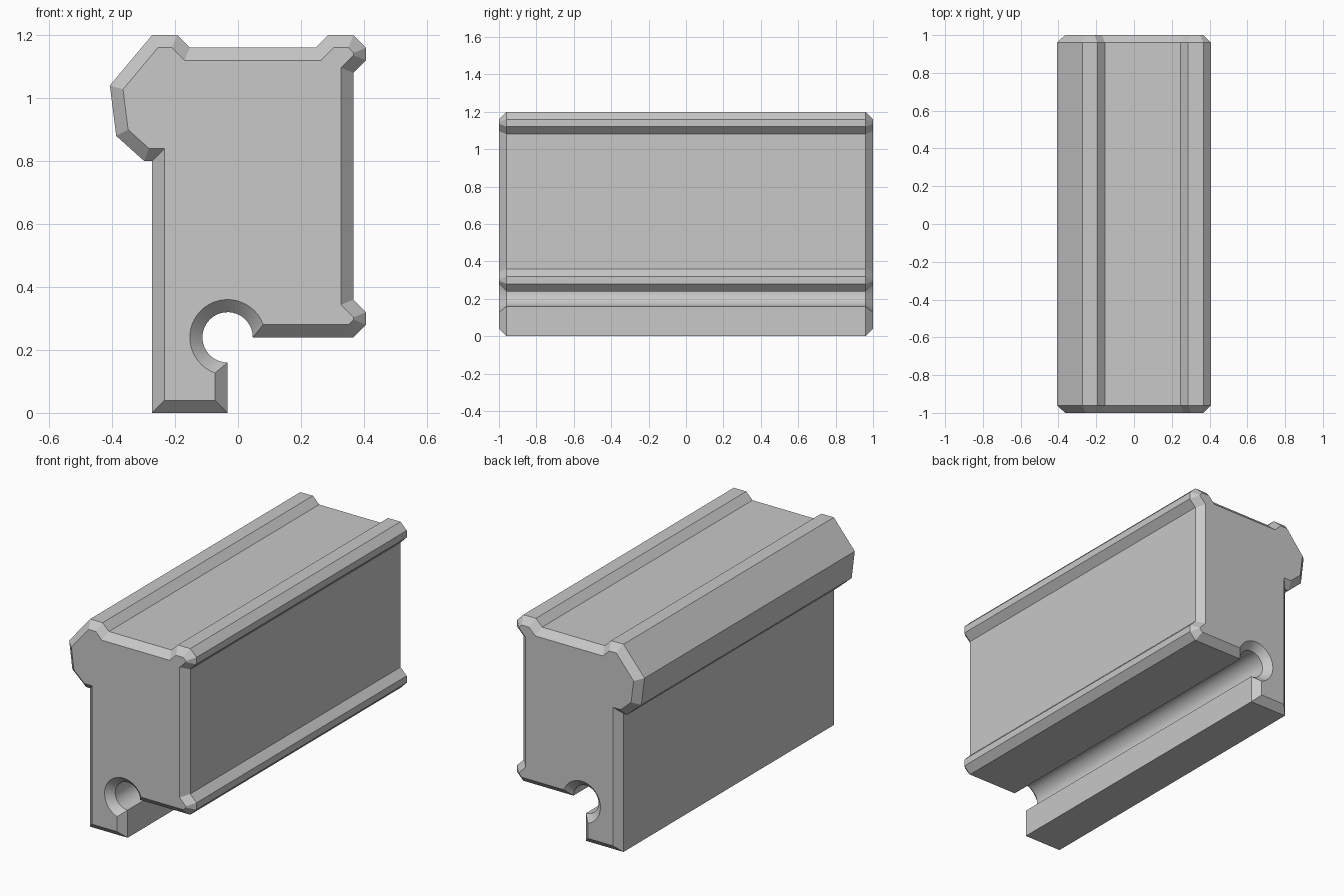
import bpy, bmesh, math
from mathutils import Vector

cube = bpy.data.objects.get("Cube")
if cube:
    bpy.data.objects.remove(cube, do_unlink=True)

CHAMFER = 0.04
HALF_LENGTH = 1.0
HOLE = Vector((-0.033, 0.24))
RADIUS = 0.08
STEPS = 28

grey = bpy.data.materials.new("plain grey")
grey.use_nodes = True
colour = (0.58, 0.58, 0.58, 1)
grey.diffuse_color = colour
grey.node_tree.nodes["Principled BSDF"].inputs["Base Color"].default_value = colour


def arc(radius, start, end):
    """Points round the cable groove, from start to end angle."""
    angles = [start + (end - start) * i / STEPS for i in range(STEPS + 1)]
    return [HOLE + radius * Vector((math.cos(a), math.sin(a))) for a in angles]


def inset(before, point, after, distance):
    """Mitred inward offset of a corner on a clockwise outline."""
    d1 = (point - before).normalized()
    d2 = (after - point).normalized()
    n1, n2 = Vector((d1.y, -d1.x)), Vector((d2.y, -d2.x))
    return point + (n1 + n2) * distance / (1 + n1.dot(n2))


# Clockwise outline from the foot, up the left, over the top, down the right
corners = [Vector(p) for p in (
    (-0.033, 0), (-0.273, 0), (-0.273, 0.80), (-0.298, 0.80),
    (-0.387, 0.88), (-0.407, 1.04), (-0.273, 1.20), (-0.193, 1.20),
    (-0.153, 1.16), (0.247, 1.16), (0.287, 1.20), (0.367, 1.20),
    (0.407, 1.16), (0.407, 1.12), (0.367, 1.08), (0.367, 0.36),
    (0.407, 0.32), (0.407, 0.28), (0.367, 0.24))]

# Round groove, and its widened mouth on the end faces
groove = arc(RADIUS, 0, math.radians(270))
wide = RADIUS + CHAMFER
lip = math.asin(CHAMFER / wide)
mouth = arc(wide, lip, math.radians(270) - lip)

outer = corners + groove
path = [groove[-1]] + corners + [groove[0]]
inner = [inset(*path[i - 1:i + 2], CHAMFER) for i in range(1, len(path) - 1)] + mouth

# Loft the outline lengthwise, with chamfered ends
bm = bmesh.new()
sections = ((inner, -HALF_LENGTH), (outer, CHAMFER - HALF_LENGTH),
            (outer, HALF_LENGTH - CHAMFER), (inner, HALF_LENGTH))
rings = [[bm.verts.new((p.x, y, p.y)) for p in outline] for outline, y in sections]
for a, b in zip(rings, rings[1:]):
    for i in range(len(a)):
        j = (i + 1) % len(a)
        bm.faces.new((a[i], a[j], b[j], b[i]))
bm.faces.new(rings[0])
bm.faces.new(rings[-1][::-1])
bmesh.ops.recalc_face_normals(bm, faces=bm.faces)

mesh = bpy.data.meshes.new("rail_body")
bm.to_mesh(mesh)
bm.free()
mesh.materials.append(grey)
body = bpy.data.objects.new("rail_body", mesh)
bpy.context.collection.objects.link(body)

# Smooth the groove and keep every other edge sharp
bpy.ops.object.select_all(action="DESELECT")
body.select_set(True)
bpy.context.view_layer.objects.active = body
bpy.ops.object.shade_smooth_by_angle(angle=math.radians(20))
